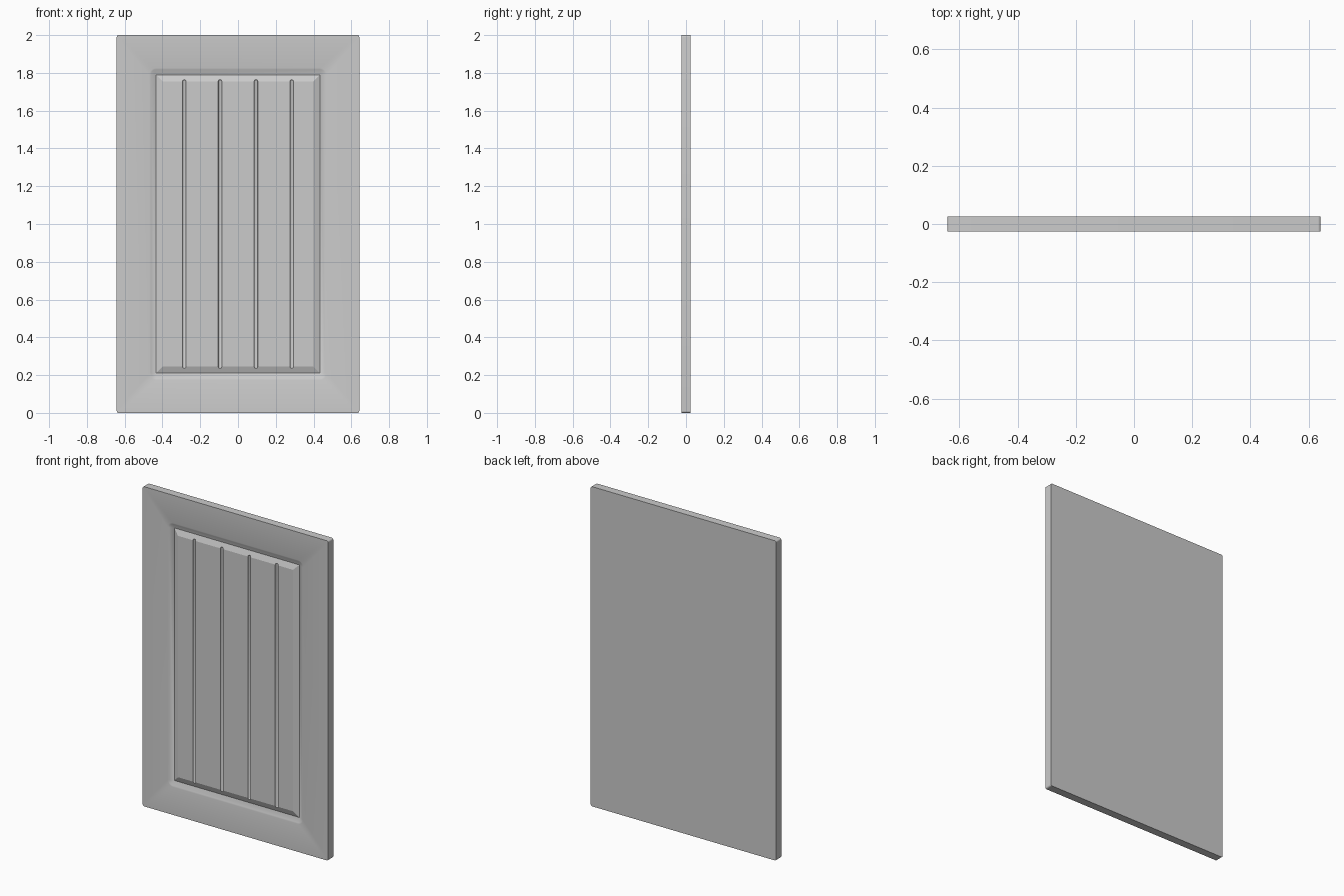
import bpy, bmesh, math

if "Cube" in bpy.data.objects:
    bpy.data.objects.remove(bpy.data.objects["Cube"])

HALF_W, HALF_H, HALF_T = 0.642, 1.0, 0.025
SEG = 6            # segments per rounded corner


def ring(bm, hw, hh, r, y):
    """Rectangle in the xz plane with corner radius r (0 = sharp)."""
    verts = []
    for i, (sx, sz) in enumerate(((1, 1), (-1, 1), (-1, -1), (1, -1))):
        for k in range(SEG + 1):
            a = math.pi / 2 * (i + k / SEG)
            verts.append(bm.verts.new((sx * (hw - r) + r * math.cos(a), y,
                                       HALF_H + sz * (hh - r) + r * math.sin(a))))
    return verts


def bridge(bm, a, b):
    n = len(a)
    for i in range(n):
        j = (i + 1) % n
        bm.faces.new((a[i], a[j], b[j], b[i]))


def finish(bm, name):
    bmesh.ops.remove_doubles(bm, verts=bm.verts, dist=1e-5)
    bmesh.ops.recalc_face_normals(bm, faces=bm.faces)
    me = bpy.data.meshes.new(name)
    bm.to_mesh(me)
    bm.free()
    ob = bpy.data.objects.new(name, me)
    bpy.context.collection.objects.link(ob)
    return ob


# Door slab: back outline, front outline, routed moulding, raised panel
bm = bmesh.new()
F = -HALF_T
profile = [
    (HALF_W, HALF_H, 0.010, HALF_T),
    (HALF_W, HALF_H, 0.010, F),
    (0.469, 0.826, 0.036, F),             # outer lip of the routed border
    (0.461, 0.818, 0.028, F + 0.002),
    (0.433, 0.790, 0.0, F + 0.014),       # bottom of the V
    (0.398, 0.755, 0.0, F),               # raised panel edge
]
rings = [ring(bm, *p) for p in profile]
for a, b in zip(rings, rings[1:]):
    bridge(bm, a, b)
bm.faces.new(rings[0])
bm.faces.new([rings[-1][i * (SEG + 1)] for i in range(4)])
# weld before filling so the panel shares the edge ring
door = finish(bm, "cabinet_door")

# Round-nosed cutters for the four vertical grooves
bm = bmesh.new()
R = 0.010
for x in (-0.285, -0.095, 0.095, 0.285):
    new = bmesh.ops.create_uvsphere(bm, u_segments=16, v_segments=9, radius=R)["verts"]
    for v in new:
        v.co.z += HALF_H + math.copysign(0.765 - R, v.co.z)
        v.co.x += x
        v.co.y += F - 0.0007
cutter = finish(bm, "groove_cutter")
cutter.hide_render = True

mod = door.modifiers.new("grooves", "BOOLEAN")
mod.operation = "DIFFERENCE"
mod.solver = "EXACT"
mod.object = cutter
bpy.context.view_layer.objects.active = door
door.select_set(True)
bpy.ops.object.modifier_apply(modifier=mod.name)
bpy.data.objects.remove(cutter)
bpy.ops.object.shade_smooth_by_angle(angle=math.radians(20))
